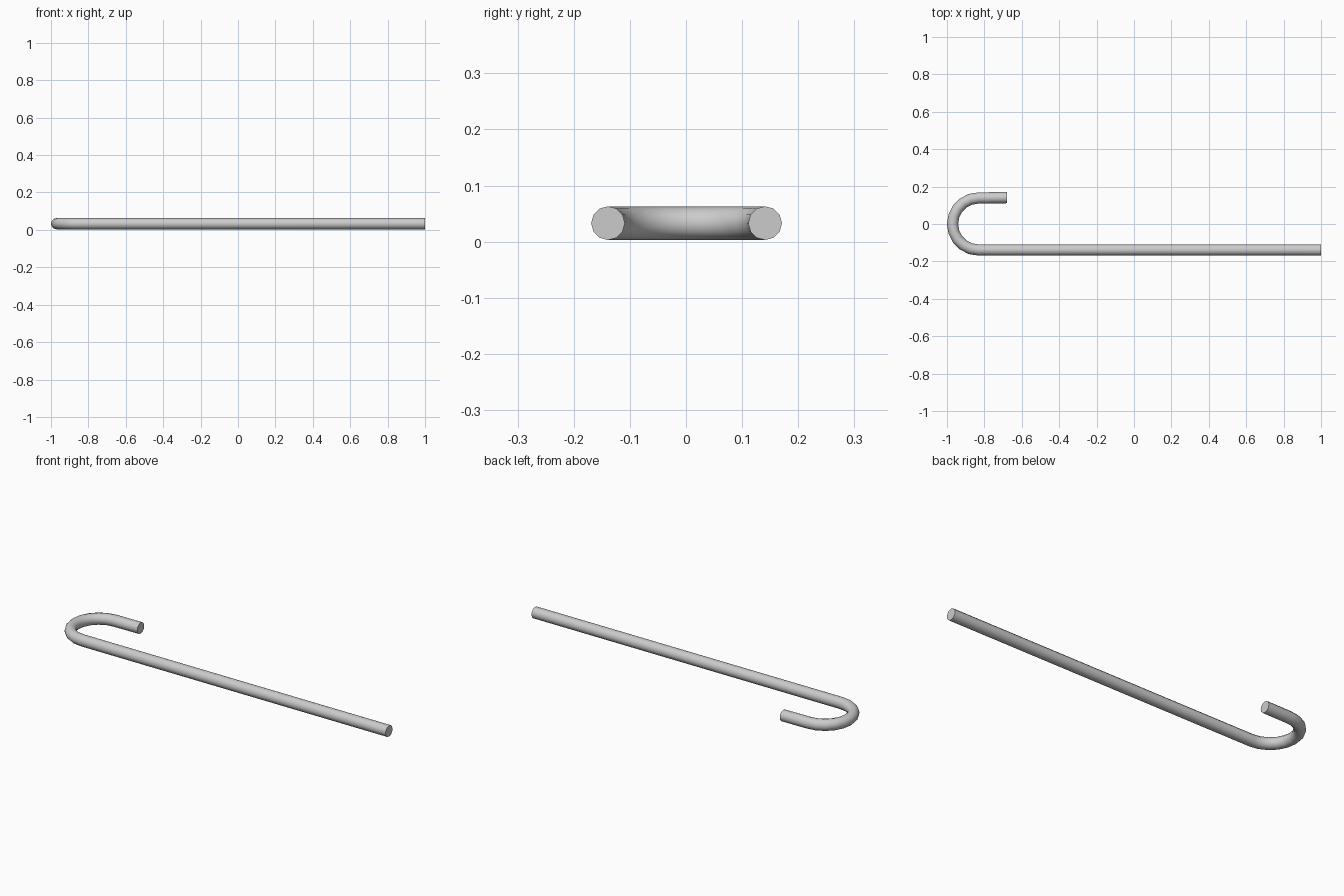
import bpy, bmesh, math
from mathutils import Vector

if "Cube" in bpy.data.objects:
    bpy.data.objects.remove(bpy.data.objects["Cube"])

R = 0.030      # rod radius
BEND = 0.139   # bend radius of the hook centreline
CX = -0.831    # bend centre in x
Z = 0.033      # height of the centreline
SIDES = 12
STEPS = 10

# Centreline: long shank, half-circle bend, short return arm (point, direction)
path = [(Vector((1.0, -BEND, Z)), Vector((-1, 0, 0)))]
for i in range(STEPS + 1):
    a = math.pi * i / STEPS
    p = Vector((CX - BEND * math.sin(a), -BEND * math.cos(a), Z))
    path.append((p, Vector((-math.cos(a), math.sin(a), 0))))
path.append((Vector((-0.68, BEND + 0.002, Z)), Vector((1, 0, 0))))

# Sweep a round section along the centreline
bm = bmesh.new()
up = Vector((0, 0, 1))
rings = []
for p, d in path:
    side = d.cross(up)
    rings.append([bm.verts.new(p + R * (math.cos(t) * side + math.sin(t) * up))
                  for t in (2 * math.pi * k / SIDES for k in range(SIDES))])
for a, b in zip(rings, rings[1:]):
    for k in range(SIDES):
        n = (k + 1) % SIDES
        bm.faces.new((a[k], a[n], b[n], b[k]))

# Flat cut ends
bm.faces.new(rings[0])
bm.faces.new(rings[-1])
bmesh.ops.recalc_face_normals(bm, faces=bm.faces)

mesh = bpy.data.meshes.new("hooked_rod")
bm.to_mesh(mesh)
bm.free()
rod = bpy.data.objects.new("hooked_rod", mesh)
bpy.context.collection.objects.link(rod)
bpy.context.view_layer.objects.active = rod
rod.select_set(True)
bpy.ops.object.shade_smooth_by_angle(angle=math.radians(50))
